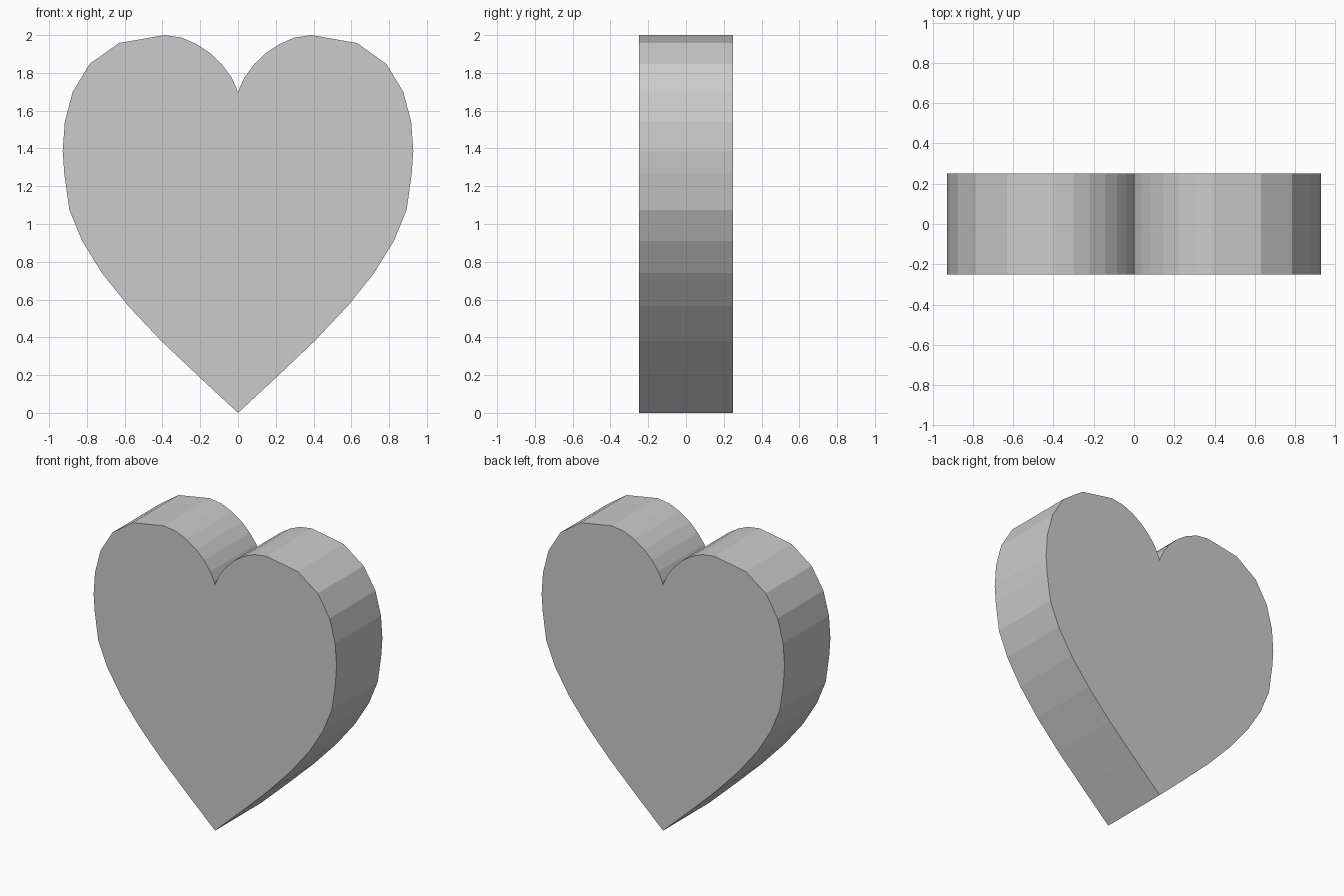
import bpy, bmesh

if "Cube" in bpy.data.objects:
    bpy.data.objects.remove(bpy.data.objects["Cube"])

# Right half of the heart outline (x, z), from bottom tip to top notch
half = [(0, 0), (0.205, 0.19), (0.405, 0.38), (0.58, 0.565), (0.72, 0.74),
        (0.825, 0.91), (0.893, 1.075), (0.92, 1.27), (0.928, 1.385),
        (0.917, 1.54), (0.875, 1.70), (0.785, 1.848), (0.63, 1.958),
        (0.39, 2.0), (0.30, 1.987), (0.22, 1.953), (0.145, 1.903),
        (0.085, 1.845), (0.037, 1.78), (0.01, 1.725), (0, 1.695)]
outline = half + [(-x, z) for x, z in half[-2:0:-1]]
depth = 0.5

# Front face, extruded to the back
bm = bmesh.new()
front = bm.faces.new([bm.verts.new((x, -depth / 2, z)) for x, z in outline])
ext = bmesh.ops.extrude_face_region(bm, geom=[front], use_keep_orig=True)
back = [v for v in ext["geom"] if isinstance(v, bmesh.types.BMVert)]
bmesh.ops.translate(bm, verts=back, vec=(0, depth, 0))
bmesh.ops.recalc_face_normals(bm, faces=bm.faces)

mesh = bpy.data.meshes.new("heart")
bm.to_mesh(mesh)
bm.free()
heart = bpy.data.objects.new("heart", mesh)
bpy.context.collection.objects.link(heart)
